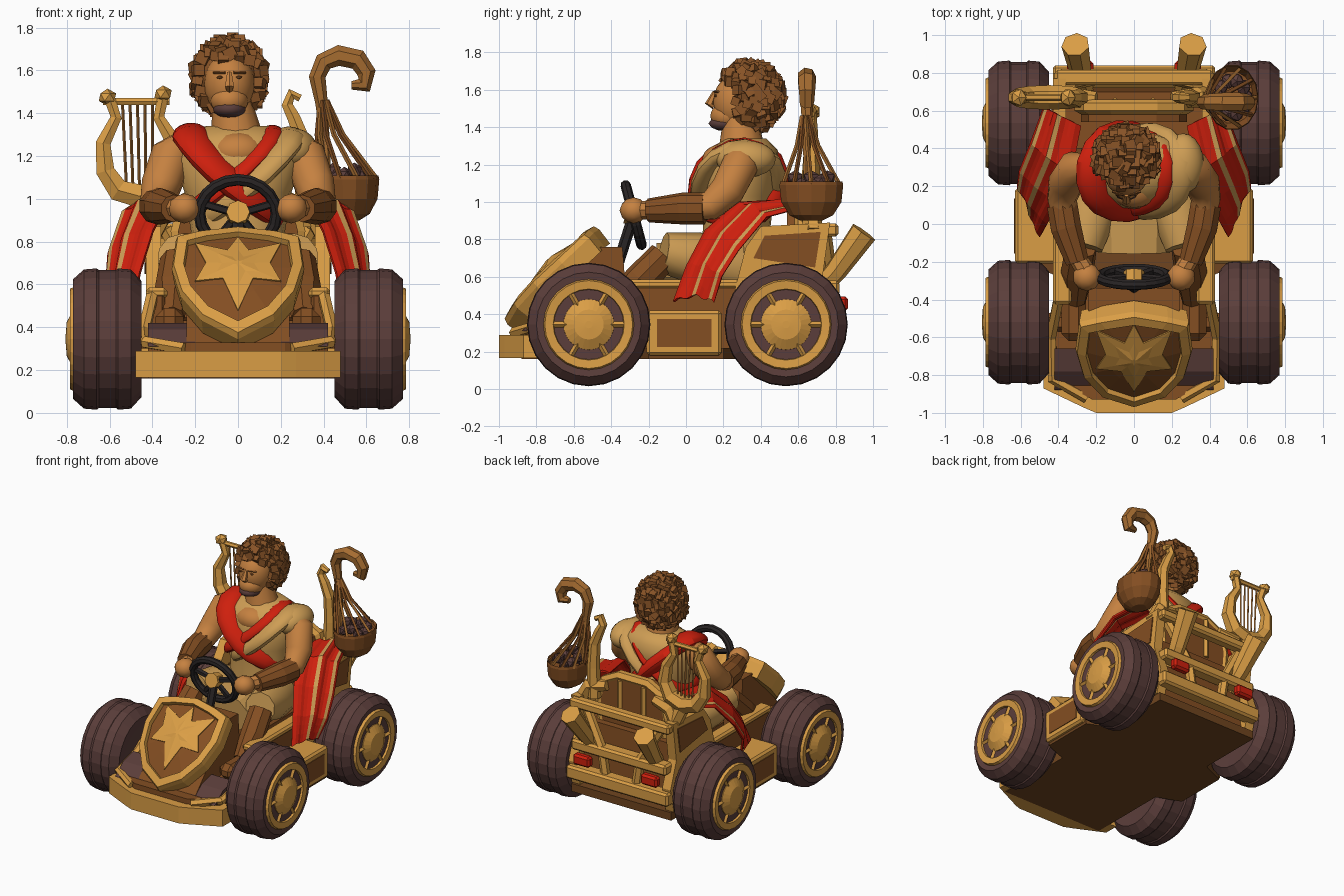
import bpy, bmesh, math, random
from mathutils import Vector, Matrix

random.seed(4)
if "Cube" in bpy.data.objects:
    bpy.data.objects.remove(bpy.data.objects["Cube"])

def material(name, *rgb):
    m = bpy.data.materials.new(name)
    m.use_nodes = True
    m.diffuse_color = (*rgb, 1)
    node = next(n for n in m.node_tree.nodes if n.type == "BSDF_PRINCIPLED")
    node.inputs["Base Color"].default_value = (*rgb, 1)
    return m

GOLD = material("gold", .7, .34, .06)
LEATHER = material("brown leather", .23, .077, .016)
WOOD = material("light wood", .38, .15, .03)
FLOOR = material("dark wood", .16, .06, .014)
TYRE = material("tyre brown", .105, .048, .043)
RED = material("red cloth", .62, .014, .004)
SKIN = material("skin", .56, .22, .052)
LINEN = material("linen", .62, .34, .09)
HAIR = material("hair brown", .25, .088, .02)
BLACK = material("black", .022, .018, .018)

def finish(name, bm, mats, smooth=False):
    bmesh.ops.recalc_face_normals(bm, faces=bm.faces)
    me = bpy.data.meshes.new(name)
    bm.to_mesh(me)
    bm.free()
    for m in mats:
        me.materials.append(m)
    ob = bpy.data.objects.new(name, me)
    bpy.context.collection.objects.link(ob)
    if smooth:
        bpy.ops.object.select_all(action="DESELECT")
        ob.select_set(True)
        bpy.context.view_layer.objects.active = ob
        bpy.ops.object.shade_smooth_by_angle(angle=math.radians(50))
    return ob

def loft(name, rings, mats, closed=False, pick=lambda i, j: 0, smooth=False):
    bm = bmesh.new()
    vs = [[bm.verts.new(p) for p in r] for r in rings]
    for i in range(len(vs) - (not closed)):
        a, b = vs[i], vs[(i + 1) % len(vs)]
        for j in range(len(a)):
            k = (j + 1) % len(a)
            bm.faces.new((a[j], a[k], b[k], b[j])).material_index = pick(i, j)
    if not closed:
        bm.faces.new(vs[0])
        bm.faces.new(vs[-1]).material_index = pick(len(vs) - 2, 0)
    return finish(name, bm, mats, smooth)

def circle(n):
    return [(math.cos(2 * math.pi * k / n), math.sin(2 * math.pi * k / n)) for k in range(n)]

def tube(name, pts, radii, mat, n=8, squash=1, closed=False, smooth=False):
    pts, rings, nor, m = [Vector(p) for p in pts], [], None, len(pts)
    radii = radii if isinstance(radii, list) else [radii] * m
    for i, p in enumerate(pts):
        a = pts[(i - 1) % m] if closed or i else p
        b = pts[(i + 1) % m] if closed or i < m - 1 else p
        t = (b - a).normalized()
        nor = nor or (Vector((0, 1, 0)) if abs(t.y) < .8 else Vector((0, 0, 1)))
        nor = (nor - t * nor.dot(t)).normalized()
        rings.append([p + radii[i] * (nor * squash * c + t.cross(nor) * s) for c, s in circle(n)])
    return loft(name, rings, [mat], closed, smooth=smooth)

def prism(name, outline, axis, lo, hi, mat):
    place = {"x": lambda a, b, c: (c, a, b), "y": lambda a, b, c: (a, c, b), "z": lambda a, b, c: (a, b, c)}[axis]
    return loft(name, [[place(a, b, c) for a, b in outline] for c in (lo, hi)], [mat])

def box(name, center, size, mat, bevel=0.015):
    bm = bmesh.new()
    bmesh.ops.create_cube(bm, size=1, matrix=Matrix.Translation(center) @ Matrix.Diagonal((*size, 1)))
    if bevel:
        bmesh.ops.bevel(bm, geom=bm.edges[:], offset=bevel, segments=1, affect="EDGES")
    return finish(name, bm, [mat])

def ball(name, center, size, mat, detail=3):
    bm = bmesh.new()
    bmesh.ops.create_icosphere(bm, subdivisions=detail, radius=1,
                               matrix=Matrix.Translation(center) @ Matrix.Diagonal((*size, 1)))
    return finish(name, bm, [mat], detail > 1)

def mirrored(outline):
    return outline + [(-x, y) for x, y in reversed(outline) if x]

# Wheels with grooved tyres, dished rims and spokes
TREAD = [(.455, .2), (.45, .27), (.5, .325), (.56, .33), (.57, .322), (.65, .322), (.66, .33), (.72, .325), (.77, .28), (.765, .23)]
RIM = [(.47, .21), (.76, .245), (.785, .235), (.78, .19), (.73, .18), (.73, .14), (.77, .135), (.8, .08), (.805, .02)]
for s, side in ((1, "left"), (-1, "right")):
    for y, end in ((-.52, "front"), (.535, "rear")):
        for part, prof, mat in (("tyre", TREAD, TYRE), ("rim", RIM, GOLD)):
            loft(f"{end}_{side}_{part}", [[(s * x, y + r * c, .345 + r * d) for c, d in circle(24)] for x, r in prof], [mat])
        for c, d in circle(6):
            tube("spoke", [(s * .755, y + r * c, .345 + r * d) for r in (.1, .21)], .025, GOLD, 4)
        tube("axle", [(s * .15, y, .345), (s * .48, y, .345)], .05, LEATHER, 6)

# Floor, bumper, side pods
prism("floor", mirrored([(.42, -.88), (.42, -.27), (.6, -.2), (.6, .2), (.42, .28), (.42, .78)]), "z", .16, .22, FLOOR)
prism("front_bumper", mirrored([(.2, -1), (.27, -.97), (.48, -.87), (.48, -.76), (.2, -.8)]), "z", .165, .29, GOLD)
prism("front_deck", mirrored([(.22, -.93), (.42, -.82), (.42, -.3)]), "z", .22, .33, LEATHER)
for s in (1, -1):
    box("side_pod", (s * .51, -.01, .3), (.24, .4, .24), GOLD)
    box("pod_panel", (s * .631, -.01, .3), (.008, .29, .15), LEATHER, 0)
    box("tub_wall", (s * .38, 0, .38), (.08, .85, .36), LEATHER)
    box("tub_rail", (s * .38, 0, .56), (.1, .85, .05), GOLD)
    prism("front_pad", [(-.88, .31), (-.66, .31), (-.66, .42), (-.78, .39)], "x", s * .2, s * .42, TYRE)
    tube("front_rail", [(s * .25, -.92, .3), (s * .43, -.82, .33), (s * .44, -.6, .38), (s * .4, -.4, .55)], .03, GOLD, 6)

# Nose with a bulging shield and winged emblem
prism("nose_body", [(-.9, .28), (-.46, .76), (-.34, .76), (-.3, .25)], "x", -.24, .24, LEATHER)
SHIELD = mirrored([(0, 1), (.18, .95), (.29, .9), (.31, .62), (.27, .36), (.17, .14), (0, 0)])
EMBLEM = mirrored([(0, .9), (.05, .74), (.2, .84), (.15, .62), (.2, .46), (.07, .46), (0, .2)])

def on_shield(x, v, h=0.0):
    h += .07 * math.sin(math.pi * min(max(v, 0), 1)) * (1 - (x / .36) ** 2) + .02
    return (x, -.94 + .49 * v - .7 * h, .33 + .51 * v + .7 * h)

LAYERS = ((.96, -.1), (1, 0), (.97, .03), (.82, .03), (.8, 0), (.45, 0), (.03, .01))
loft("shield", [[on_shield(x * k, .55 + (v - .55) * k, h) for x, v in SHIELD] for k, h in LAYERS],
     [GOLD, LEATHER], pick=lambda i, j: int(i > 3))
loft("shield_emblem", [[on_shield(x * k, .58 + (v - .58) * k, h) for x, v in EMBLEM]
                       for k, h in ((1, 0), (1, .008), (.5, .009), (.1, .02))], [GOLD])

# Rear body, lamps, exhausts and seat
REAR = [(.24, .22), (.24, .45), (.32, .76), (.4, .87), (.77, .89), (.73, .6), (.8, .4), (.76, .22)]
prism("rear_core", [(.4, .22), (.4, .7), (.7, .7), (.72, .22)], "x", -.38, .38, LEATHER)
for s in (1, -1):
    prism("rear_side", REAR, "x", s * .36, s * .43, GOLD)
    prism("rear_side_panel", [(.36, .7), (.42, .82), (.72, .84), (.69, .65)], "x", s * .43, s * .437, LEATHER)
    tube("exhaust", [(s * .26, .7, .52), (s * .28, .8, .63), (s * .31, .95, .84)], [.05, .06, .075], GOLD, 7)
    box("tail_lamp", (s * .285, .835, .455), (.14, .06, .08), RED)
    tube("rear_strut", [(s * .12, .78, .3), (s * .16, .78, .55), (s * .34, .74, .86)], .035, GOLD, 6)
    tube("seat_wing", [(s * .2, .66, .98), (s * .34, .67, .95), (s * .4, .68, .84)], [.04, .055, .05], GOLD, 6)
for y, z, w, d, h in ((.79, .33, .86, .1, .1), (.77, .54, .8, .1, .08), (.775, .85, .84, .08, .07)):
    box("rear_bar", (0, y, z), (w, d, h), GOLD)
SEAT = mirrored([(.25, .5), (.28, .85), (.24, 1.0), (.12, 1.06)])
prism("seat_back", SEAT, "y", .54, .65, LEATHER)
tube("seat_frame", [(x, .62, z) for x, z in SEAT], .04, GOLD, 6)
for x in (-.1, .1):
    tube("seat_rib", [(x, .65, .75), (x, .65, 1.04)], .02, GOLD, 5)
box("seat_base", (0, .2, .5), (.56, .55, .14), LEATHER)

# Steering wheel and column
center = Vector((0, -.28, .93))
wheel = [center + Matrix.Rotation(.26, 3, "X") @ Vector((.18 * c, 0, .165 * d)) for c, d in circle(20)]
tube("steering_wheel", wheel, .028, BLACK, 8, closed=True)
for k in (1, 9, 13, 17):
    tube("steering_spoke", [center, wheel[k]], .02, BLACK, 5)
tube("steering_hub", [center + Vector((0, -.04, .01)), center + Vector((0, .03, -.01))], .055, GOLD, 8)
tube("steering_column", [center, (0, -.36, .68)], .03, BLACK, 6)

# Driver body, arms and legs
TORSO = ((.56, .26, .25, .2), (.85, .27, .22, .18), (1.03, .28, .25, .19), (1.18, .29, .3, .21), (1.28, .31, .27, .18), (1.34, .32, .15, .11))
loft("torso", [[(rx * c, cy + ry * d, z) for c, d in circle(20)] for z, cy, rx, ry in TORSO], [LINEN], smooth=True)
tube("neck", [(0, .3, 1.25), (-.03, .29, 1.46)], [.13, .09], SKIN, 12, smooth=True)
ball("upper_chest", (0, .19, 1.22), (.13, .105, .09), SKIN)
for s in (1, -1):
    tube("arm", [(s * .24, .31, 1.27), (s * .31, .29, 1.2), (s * .36, .22, 1.06), (s * .38, .13, .98),
                 (s * .36, .0, .96)], [.06, .1, .095, .08, .065], SKIN, 12, smooth=True)
    tube("bracer", [(s * .38, .1, .965), (s * .36, -.02, .965), (s * .3, -.2, .955)], [.085, .085, .064], LEATHER, 10)
    tube("wrist", [(s * .32, -.14, .96), (s * .25, -.26, .955)], .05, SKIN)
    ball("hand", (s * .25, -.28, .955), (.075, .075, .07), SKIN, 2)
    tube("skirt_thigh", [(s * .15, .25, .65), (s * .23, .05, .7), (s * .27, -.12, .73)], [.15, .14, .11], LINEN, 10, smooth=True)
    tube("shin", [(s * .28, -.12, .71), (s * .3, -.25, .58), (s * .31, -.4, .45)], [.085, .088, .06], LEATHER)
    box("boot", (s * .32, -.48, .43), (.13, .28, .12), LEATHER, .04)
tube("skirt_lap", [(0, .2, .66), (0, -.15, .64)], [.22, .2], LINEN, 10, .7)

# Sashes crossing over the shoulders
WRAP = [(.2, .32, 1.34), (.17, .15, 1.27), (.06, .085, 1.14), (-.1, .09, 1.02), (-.22, .2, .93),
        (-.19, .4, .95), (-.04, .47, 1.08), (.12, .46, 1.25)]
for name, s, dx, dz, radius, mat in (("red_sash", -1, .04, -.01, .105, RED), ("red_collar", 1, -.02, .0, .065, RED),
                                     ("linen_sash", 1, .06, -.02, .09, LINEN)):
    ob = tube(name, [(s * (x + dx), y, z + dz) for x, y, z in WRAP], radius, mat, 8, .6, True, True)
    ob.modifiers.new("Smooth", "SUBSURF").levels = 1
ball("linen_shoulder", (.26, .32, 1.23), (.11, .16, .1), LINEN)

# Head, beard and curly hair, set slightly to the right
HX = -.04
ball("face", (HX, .275, 1.535), (.118, .13, .15), SKIN)
ball("jaw", (HX, .225, 1.46), (.088, .095, .075), SKIN)
ball("beard", (HX, .215, 1.42), (.08, .095, .042), TYRE, 2)
tube("nose", [(HX, .155, 1.59), (HX, .125, 1.525), (HX, .15, 1.51)], [.012, .024, .015], SKIN, 6)
for s in (1, -1):
    ball("eye", (HX + s * .045, .158, 1.568), (.018, .01, .008), LEATHER, 1)
    tube("brow", [(HX + s * .02, .153, 1.59), (HX + s * .075, .172, 1.59)], .007, HAIR, 4)
ball("hair_base", (HX, .36, 1.57), (.15, .15, .15), HAIR, 2)
bm = bmesh.new()
for k in range(200):
    h = 1 - (2 * k + 1) / 200
    w = math.sqrt(1 - h * h)
    p = Vector((HX + .16 * w * math.cos(2.4 * k), .345 + .165 * w * math.sin(2.4 * k), 1.565 + .175 * h))
    if (p.y > .27 or p.z > 1.645) and (p.z > 1.4 or p.y > .36):
        spin = Matrix.Rotation(random.uniform(0, 3), 4, random.choice("XYZ"))
        bmesh.ops.create_cube(bm, size=random.uniform(.04, .058), matrix=Matrix.Translation(p) @ spin @ Matrix.Rotation(k, 4, "X"))
finish("hair_curls", bm, [HAIR])

# Striped cape over both sides
INNER = [(.28, .52, 1.0), (.33, .26, .99), (.4, .1, .85), (.46, 0, .66), (.5, -.07, .47)]
OUTER = [(.48, .62, .97), (.55, .43, .92), (.61, .28, .74), (.62, .19, .6), (.57, .15, .46)]
for s in (1, -1):
    bm, rows = bmesh.new(), []
    for i in range(13):
        k = min(i // 3, 3)
        a, b = (Vector(e[k]).lerp(Vector(e[k + 1]), i / 3 - k) for e in (INNER, OUTER))
        row = [a.lerp(b, j / 12) + Vector((.5, .2, .8)) * (.012 * math.sin(j * 1.3) + .04 * math.sin(j * math.pi / 12))
               for j in range(13)]
        rows.append([bm.verts.new((s * p.x, p.y, p.z)) for p in row])
    for r0, r1 in zip(rows, rows[1:]):
        for j in range(12):
            bm.faces.new((r0[j], r0[j + 1], r1[j + 1], r1[j])).material_index = int(j in (5, 10))
    finish("cape_side", bm, [RED, LINEN]).modifiers.new("Thickness", "SOLIDIFY").thickness = .015

# Lyre and curled post
LYRE = [(-.6, 1.47), (-.57, 1.38), (-.63, 1.26), (-.62, 1.13), (-.56, 1.04), (-.45, 1.01), (-.34, 1.05),
        (-.29, 1.15), (-.31, 1.28), (-.37, 1.38), (-.35, 1.48)]
tube("lyre_frame", [(x, .67, z) for x, z in LYRE], [.03, .03, .04, .05, .06, .065, .06, .05, .04, .03, .03], GOLD, 6)
tube("lyre_bar", [(-.63, .67, 1.455), (-.32, .67, 1.455)], .018, GOLD, 6)
for x, z in ((-.61, 1.475), (-.35, 1.49)):
    ball("lyre_knob", (x, .67, z), (.045, .05, .04), GOLD, 1)
for k in range(5):
    tube("lyre_string", [(-.54 + .035 * k, .67, 1.45), (-.52 + .03 * k, .67, 1.03)], .007, WOOD, 4)
tube("lyre_stand", [(-.45, .67, 1.0), (-.38, .68, .85)], .05, GOLD, 6)
POST = [(.3, .87), (.31, 1.1), (.3, 1.28), (.26, 1.38), (.23, 1.44), (.25, 1.49), (.29, 1.47)]
tube("curled_post", [(x, .67, z) for x, z in POST], [.05, .045, .04, .035, .03, .03, .02], GOLD, 6)

# Crook with a hanging basket of fruit
CROOK = [(.42, .95), (.41, 1.25), (.39, 1.45), (.37, 1.57), (.4, 1.64), (.47, 1.67), (.56, 1.65), (.6, 1.59), (.59, 1.53), (.53, 1.53)]
tube("crook", [(x, .645, z) for x, z in CROOK], [.02, .02, .03, .04, .045, .05, .05, .045, .04, .02], WOOD, 7)
BOWL = ((.9, .06), (.93, .12), (1.0, .165), (1.09, .175), (1.11, .17), (1.05, .14))
loft("basket", [[(.52 + .8 * r * c, .67 + r * d, z) for c, d in circle(14)] for z, r in BOWL], [LEATHER])
for k, (c, d) in enumerate(circle(10)):
    tube("basket_rope", [(.4 + .015 * c, .64 + .02 * d, 1.46), (.43 + .06 * c, .65 + .06 * d, 1.3),
                         (.52 + .13 * c, .67 + .16 * d, 1.09)], .012, (WOOD, LEATHER)[k % 2], 4)
    ball("fruit", (.52 + .075 * c, .67 + .09 * d, 1.09 + .02 * (k % 3)), (.04, .045, .04), TYRE, 1)
